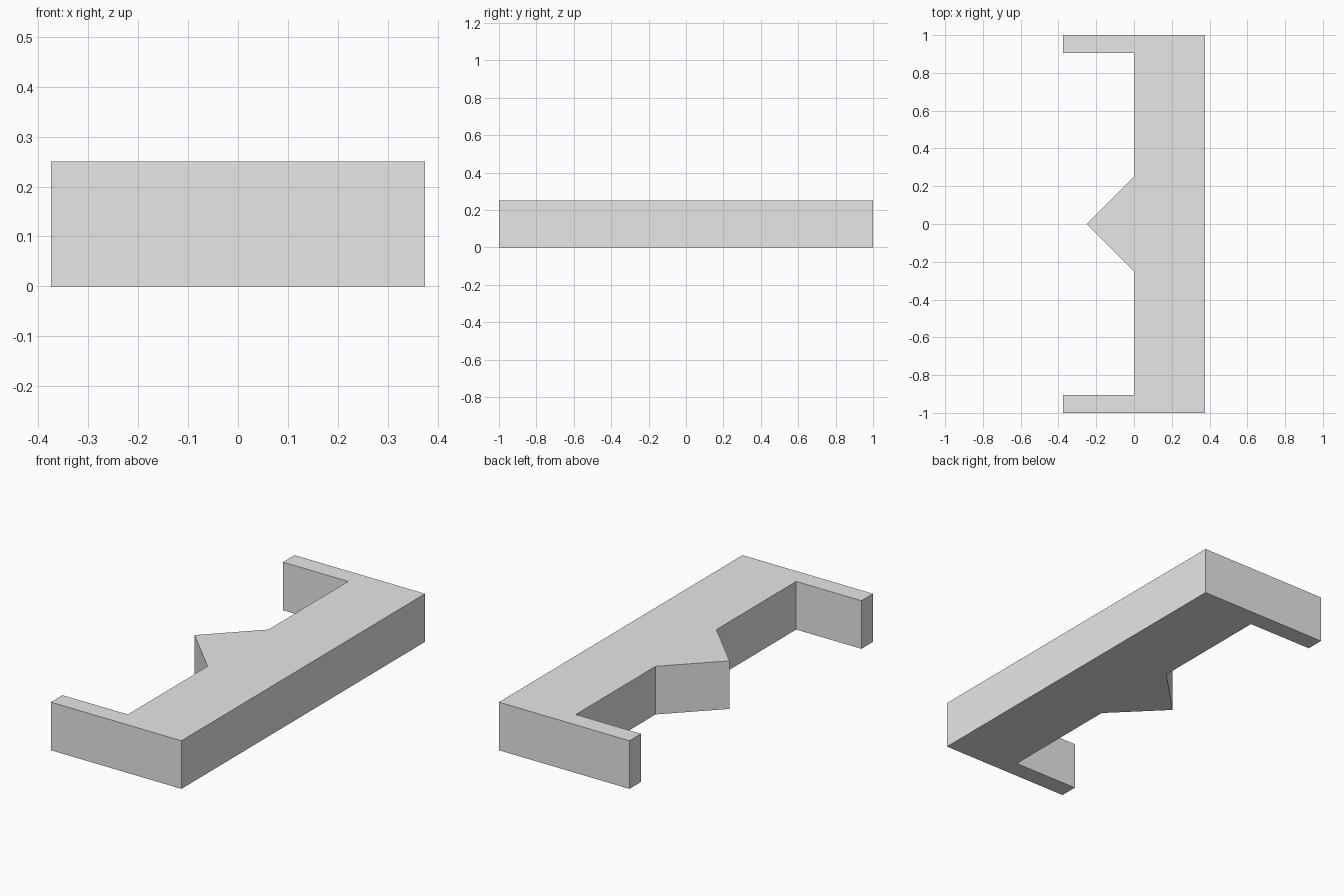
import bpy
import bmesh

cube = bpy.data.objects.get("Cube")
if cube:
    bpy.data.objects.remove(cube, do_unlink=True)

HEIGHT = 0.25

# Plain grey material
grey = bpy.data.materials.new("light grey")
grey.use_nodes = True
colour = (0.8, 0.8, 0.8, 1)
grey.diffuse_color = colour
grey.node_tree.nodes["Principled BSDF"].inputs["Base Color"].default_value = colour

# Half outline of the bracket: back bar, end arm, inner edge, pointed tooth
half = [(0.375, 1), (-0.375, 1), (-0.375, 0.905), (0, 0.905), (0, 0.25)]
outline = half + [(-0.25, 0)] + [(x, -y) for x, y in reversed(half)]

# Extrude the mirrored outline upwards
bm = bmesh.new()
base = bm.faces.new([bm.verts.new((x, y, 0)) for x, y in outline])
top = bmesh.ops.extrude_face_region(bm, geom=[base], use_keep_orig=True)
verts = [v for v in top["geom"] if isinstance(v, bmesh.types.BMVert)]
bmesh.ops.translate(bm, vec=(0, 0, HEIGHT), verts=verts)
bmesh.ops.recalc_face_normals(bm, faces=bm.faces)

mesh = bpy.data.meshes.new("bracket")
bm.to_mesh(mesh)
bm.free()
mesh.materials.append(grey)
bracket = bpy.data.objects.new("bracket", mesh)
bpy.context.collection.objects.link(bracket)
